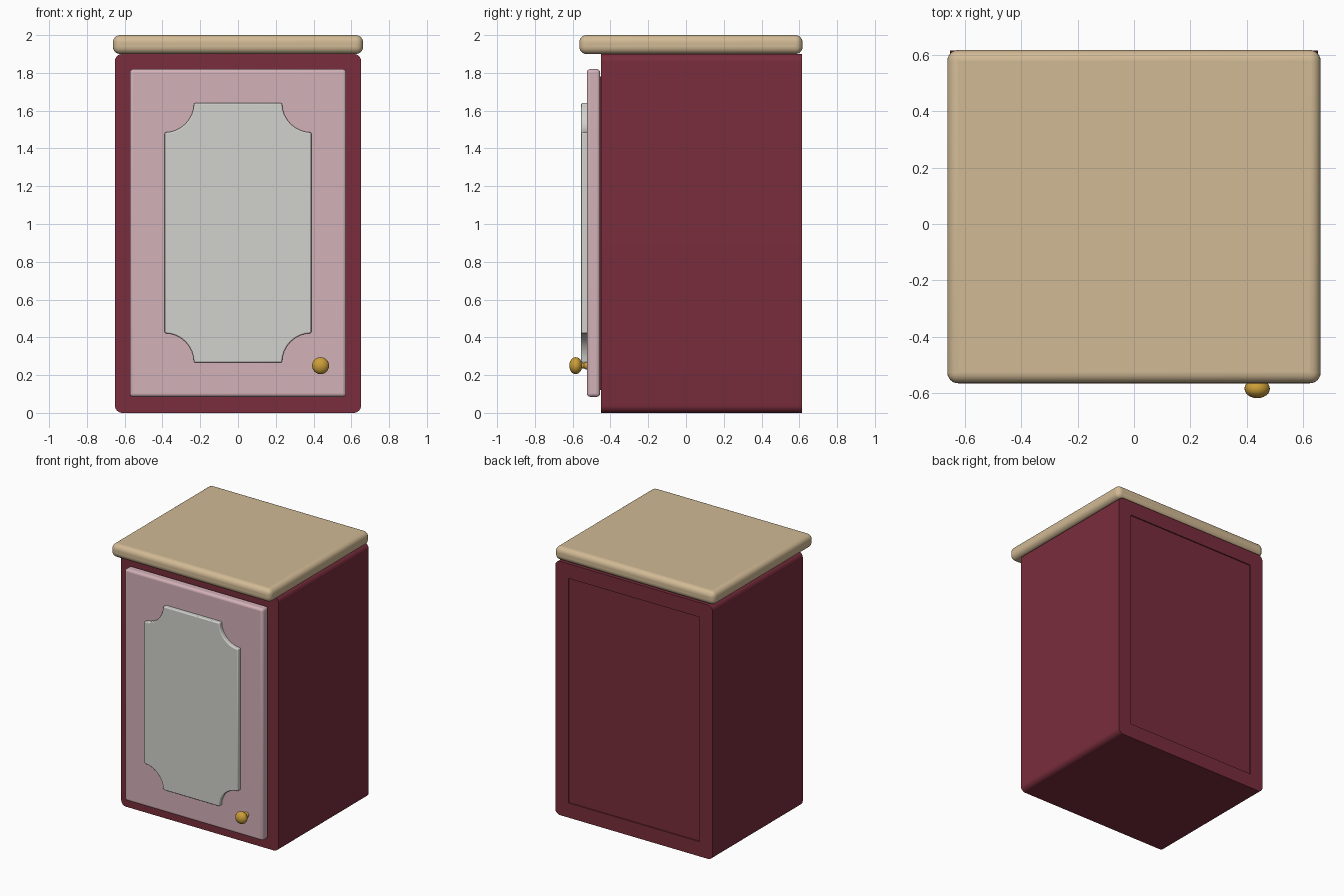
import bpy, bmesh
from math import sin, cos, pi, radians

cube = bpy.data.objects.get("Cube")
if cube:
    bpy.data.objects.remove(cube, do_unlink=True)


def material(name, rgb, metallic=0.0):
    m = bpy.data.materials.new(name)
    m.use_nodes = True
    m.diffuse_color = (*rgb, 1)
    bsdf = m.node_tree.nodes["Principled BSDF"]
    bsdf.inputs["Base Color"].default_value = (*rgb, 1)
    return m


burgundy = material("burgundy paint", (0.19, 0.026, 0.045))
pink = material("pink paint", (0.65, 0.44, 0.48))
tan = material("tan worktop", (0.64, 0.49, 0.30))
silver = material("pale silver", (0.64, 0.64, 0.61))
gold = material("gold", (0.60, 0.34, 0.04))


def finish(name, bm, mat, bevel=0.0, segments=4):
    bmesh.ops.recalc_face_normals(bm, faces=bm.faces)
    mesh = bpy.data.meshes.new(name)
    bm.to_mesh(mesh)
    bm.free()
    mesh.materials.append(mat)
    obj = bpy.data.objects.new(name, mesh)
    bpy.context.collection.objects.link(obj)
    if bevel:
        mod = obj.modifiers.new("rounded edges", 'BEVEL')
        mod.width, mod.segments = bevel, segments
        mod.limit_method, mod.angle_limit = 'ANGLE', radians(40)
    bpy.ops.object.select_all(action='DESELECT')
    obj.select_set(True)
    bpy.context.view_layer.objects.active = obj
    bpy.ops.object.shade_smooth_by_angle(angle=radians(35))
    return obj


def corner_outline(x, z0, z1, r, concave=False, steps=8):
    """Rectangle outline in x and z with rounded or scooped corners."""
    points = []
    for i, (sx, cz, sz) in enumerate([(1, z1, 1), (-1, z1, 1), (-1, z0, -1), (1, z0, -1)]):
        for k in range(steps + 1):
            if concave:
                a = i * pi / 2 + 1.5 * pi - k * pi / 2 / steps
                points.append((sx * x + r * cos(a), cz + r * sin(a)))
            else:
                a = i * pi / 2 + k * pi / 2 / steps
                points.append((sx * (x - r) + r * cos(a), cz - sz * r + r * sin(a)))
    return points


def prism(outline, y0, y1):
    """Extrude an x-z outline from y0 to y1; returns the mesh and its y1 cap."""
    bm = bmesh.new()
    face = bm.faces.new([bm.verts.new((x, y0, z)) for x, z in outline])
    ext = bmesh.ops.extrude_face_region(bm, geom=[face], use_keep_orig=True)["geom"]
    bmesh.ops.translate(bm, vec=(0, y1 - y0, 0),
                        verts=[g for g in ext if isinstance(g, bmesh.types.BMVert)])
    bmesh.ops.recalc_face_normals(bm, faces=bm.faces)
    cap = [g for g in ext if isinstance(g, bmesh.types.BMFace)][0]
    return bm, cap


def box(x, y0, y1, z0, z1):
    bm, _ = prism([(x, z1), (-x, z1), (-x, z0), (x, z0)], y0, y1)
    return bm


# Cabinet body with a shallow recessed back panel
bm, back = prism(corner_outline(0.652, 0, 1.9, 0.04), -0.45, 0.615)
bmesh.ops.inset_region(bm, faces=[back], thickness=0.11)
bmesh.ops.inset_region(bm, faces=[back], thickness=0.004, depth=-0.008)
finish("cabinet_body", bm, burgundy)

# Worktop
finish("worktop", box(0.662, -0.565, 0.617, 1.9, 2.0), tan, 0.038, 6)

# Door, with a hidden spacer closing the gap to the body
finish("door", box(0.573, -0.525, -0.455, 0.085, 1.82), pink, 0.018)
finish("door_spacer", box(0.54, -0.47, -0.44, 0.12, 1.78), burgundy)

# Scooped-corner panel on the door
bm, _ = prism(corner_outline(0.388, 0.267, 1.64, 0.155, concave=True), -0.555, -0.515)
finish("door_panel", bm, silver, 0.007, 3)

# Knob: a lathed profile of radius and y
profile = [(0.022, -0.515), (0.02, -0.53), (0.014, -0.54), (0.016, -0.552)]
profile += [(0.045 * sin(t), -0.584 + 0.034 * cos(t))
            for t in [radians(d) for d in range(30, 180, 15)]]
profile.append((0, -0.618))
bm = bmesh.new()
verts = [bm.verts.new((0.437 + r, y, 0.25)) for r, y in profile]
edges = [bm.edges.new(pair) for pair in zip(verts, verts[1:])]
bmesh.ops.spin(bm, geom=verts + edges, cent=(0.437, 0, 0.25), axis=(0, 1, 0),
               angle=2 * pi, steps=24, use_merge=True)
bmesh.ops.remove_doubles(bm, verts=bm.verts, dist=0.0005)
finish("door_knob", bm, gold)
